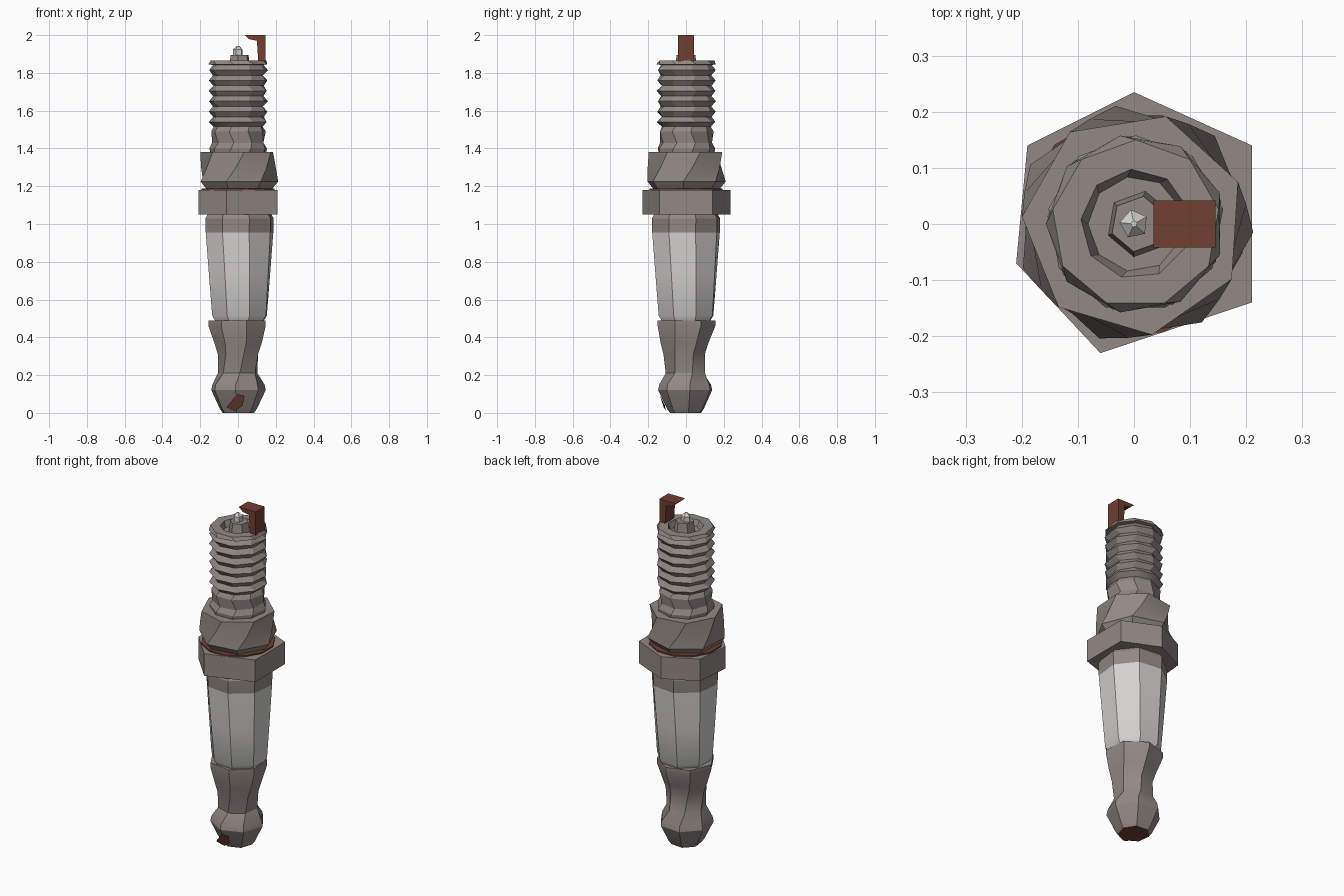
import bpy, bmesh, math

if "Cube" in bpy.data.objects:
    bpy.data.objects.remove(bpy.data.objects["Cube"])


def material(name, rgb):
    m = bpy.data.materials.new(name)
    m.diffuse_color = (*rgb, 1)
    m.use_nodes = True
    m.node_tree.nodes["Principled BSDF"].inputs["Base Color"].default_value = m.diffuse_color
    return m


METAL = material("warm grey metal", (0.29, 0.25, 0.23))
CERAMIC = material("white ceramic", (0.65, 0.64, 0.62))
RUST = material("rust brown", (0.16, 0.05, 0.03))


def finish(name, bm, mats, angle=30):
    bmesh.ops.recalc_face_normals(bm, faces=bm.faces)
    mesh = bpy.data.meshes.new(name)
    bm.to_mesh(mesh)
    bm.free()
    for m in mats:
        mesh.materials.append(m)
    ob = bpy.data.objects.new(name, mesh)
    bpy.context.collection.objects.link(ob)
    bpy.ops.object.select_all(action='DESELECT')
    ob.select_set(True)
    bpy.context.view_layer.objects.active = ob
    bpy.ops.object.shade_smooth_by_angle(angle=math.radians(angle))
    return ob


def loft(name, rings, mats, rule=None, angle=30):
    """Skin a stack of equal-length point rings and cap both ends."""
    bm = bmesh.new()
    loops = [[bm.verts.new(p) for p in ring] for ring in rings]
    n = len(loops[0])
    for a, b in zip(loops, loops[1:]):
        for i in range(n):
            j = (i + 1) % n
            bm.faces.new((a[i], a[j], b[j], b[i]))
    bm.faces.new(loops[0][::-1])
    bm.faces.new(loops[-1])
    if rule:
        for f in bm.faces:
            f.material_index = rule(f)
    return finish(name, bm, mats, angle)


def ring(n, z, r, turn=0.0, cx=0.0, cy=0.0):
    """Regular polygon ring, turned by degrees about its centre."""
    out = []
    for i in range(n):
        a = 2 * math.pi * i / n + math.radians(turn)
        out.append((cx + r * math.cos(a), cy + r * math.sin(a), z))
    return out


# Terminal: faceted knob, waist and flared collar, with a rusty foot
terminal = [(0.0, 0.085, 8, 0, 0), (0.02, 0.1, 8, 0, 0), (0.12, 0.148, 8, 0, 0),
            (0.15, 0.142, 8, 0, 0), (0.21, 0.108, 18, 0.0, 0),
            (0.31, 0.112, 26, 0.005, -0.01), (0.37, 0.13, 30, 0.005, -0.01),
            (0.46, 0.157, 30, 0.0, 0.0), (0.49, 0.157, 30, 0.0, 0.0)]
loft("terminal", [ring(7, *t) for t in terminal], [METAL, RUST],
     lambda f: int(f.calc_center_median().z < 0.001))

# Rust spot on the front of the knob
spot = bmesh.new()
for pts in [((-0.06, -0.118, 0.03), (-0.015, -0.106, 0.01), (0.025, -0.112, 0.04),
             (0.035, -0.136, 0.09), (-0.005, -0.141, 0.1))]:
    spot.faces.new([spot.verts.new(p) for p in pts])
finish("rust_spot", spot, [RUST])

# Ceramic insulator, with its top band in metal
insulator = [(0.485, 0.135, 20), (0.515, 0.154, 20), (0.73, 0.17, 18),
             (0.955, 0.186, 16), (1.03, 0.188, 16), (1.06, 0.17, 16)]
loft("insulator", [ring(8, z, r, t, 0.008, 0) for z, r, t in insulator],
     [CERAMIC, METAL], lambda f: int(f.calc_center_median().z > 0.96))

# Irregular hexagonal nut
hexagon = [(0.21, -0.14), (0.21, 0.14), (0, 0.235),
           (-0.19, 0.14), (-0.21, -0.07), (-0.06, -0.23)]
loft("hex_nut", [[(x, y, z) for x, y in hexagon] for z in (1.05, 1.18)], [METAL])

# Thin rusty gasket on the nut
loft("gasket", [ring(12, 1.178, 0.2, 15), ring(12, 1.188, 0.2, 15)], [RUST])

# Twisted shoulder above the nut
shoulder = [(1.185, 0.18, -4), (1.225, 0.213, -4), (1.30, 0.203, 10), (1.38, 0.2, 22)]
loft("shoulder", [ring(7, z, r, t) for z, r, t in shoulder], [METAL])

# Threaded shank: neck, ridges, rim and a shallow recess
profile = [(1.37, 0.15), (1.40, 0.155), (1.43, 0.14), (1.49, 0.146), (1.515, 0.132)]
for k in range(6):
    z = 1.54 + 0.055 * k
    profile += [(z, 0.158), (z + 0.027, 0.136)]
profile += [(1.845, 0.16), (1.865, 0.15), (1.865, 0.098), (1.83, 0.085)]
loft("threaded_shank",
     [ring(9, z, r, 10 + 5 * (i % 3), 0.003, 0) for i, (z, r) in enumerate(profile)],
     [METAL])

# Centre electrode: squat base and pale pointed tip
loft("electrode_base", [ring(6, 1.825, 0.06, 20, 0.01), ring(6, 1.895, 0.05, 20, 0.008)],
     [METAL])
loft("electrode_tip", [ring(5, 1.89, 0.026, 30), ring(5, 1.925, 0.026, 30),
                       ring(5, 1.943, 0.006, 30)], [CERAMIC])

# Bent ground electrode
bracket = [(0.145, 1.85), (0.145, 2.0), (0.035, 2.0), (0.06, 1.978),
           (0.1, 1.97), (0.108, 1.85)]
loft("ground_electrode", [[(x, y, z) for x, z in bracket] for y in (-0.042, 0.042)],
     [RUST])
